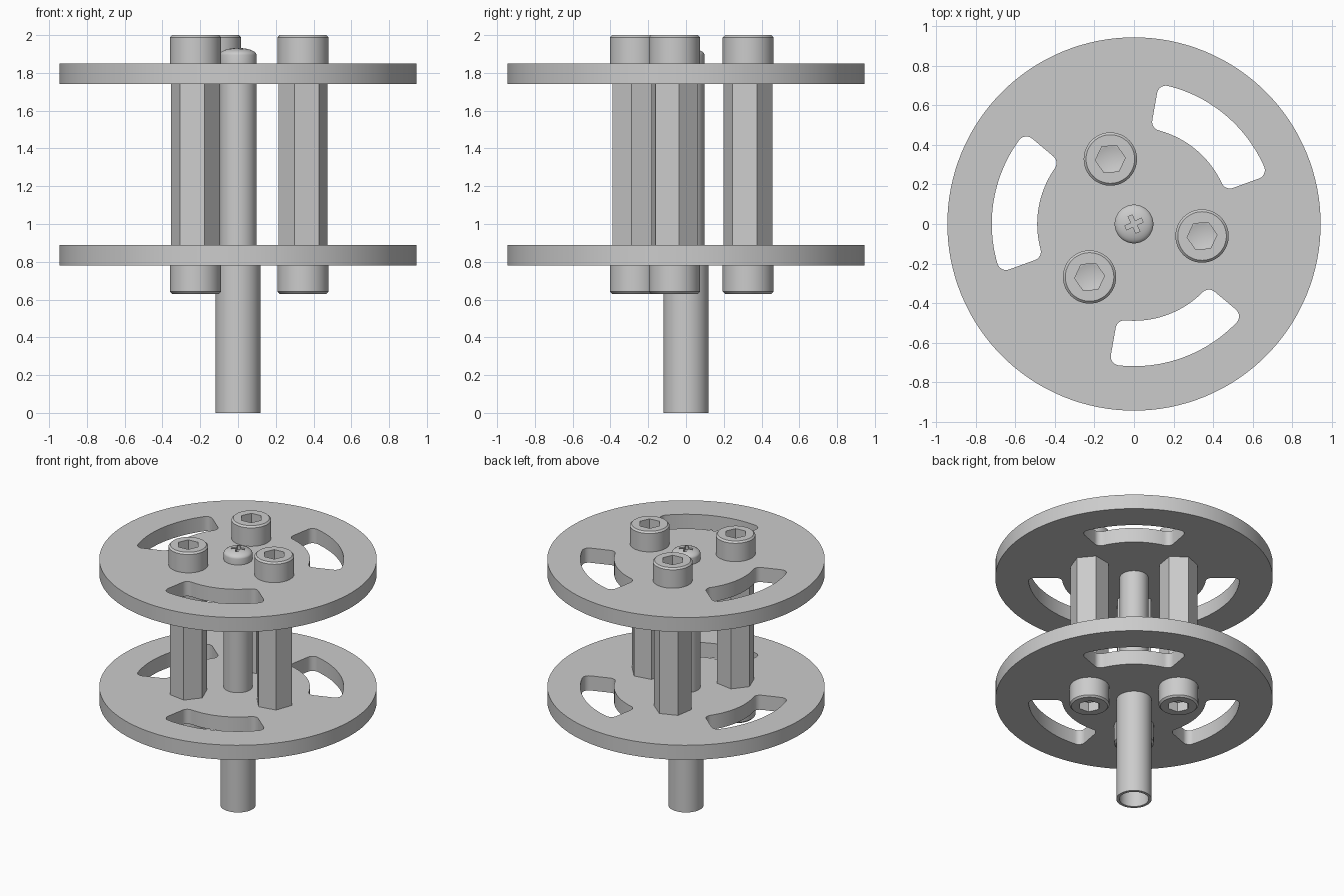
import bpy
import bmesh
from math import sin, cos, asin, pi, radians
from mathutils import Matrix, Vector

if "Cube" in bpy.data.objects:
    bpy.data.objects.remove(bpy.data.objects["Cube"])

grey = bpy.data.materials.new("machined_grey")
grey.use_nodes = True
grey.diffuse_color = (0.6, 0.6, 0.6, 1)
grey.node_tree.nodes["Principled BSDF"].inputs["Base Color"].default_value = (0.6, 0.6, 0.6, 1)


def activate(obj):
    bpy.ops.object.select_all(action='DESELECT')
    obj.select_set(True)
    bpy.context.view_layer.objects.active = obj


def finish(obj, smooth=True):
    if not obj.data.materials:
        obj.data.materials.append(grey)
    activate(obj)
    if smooth:
        bpy.ops.object.shade_smooth_by_angle(angle=radians(30))


def turned(name, profile, sides=64, turn=0.0, centre=(0, 0, 0), flip=False):
    """Spin an (r, z) profile about z; few sides give a prism."""
    bm = bmesh.new()
    start = Matrix.Rotation(turn, 3, 'Z')
    verts = [bm.verts.new(start @ Vector((r, 0, z))) for r, z in profile]
    edges = [bm.edges.new(pair) for pair in zip(verts, verts[1:])]
    bmesh.ops.spin(bm, geom=verts + edges, axis=(0, 0, 1), cent=(0, 0, 0),
                   angle=2 * pi, steps=sides)
    bmesh.ops.remove_doubles(bm, verts=bm.verts, dist=1e-5)
    bmesh.ops.recalc_face_normals(bm, faces=bm.faces)
    if flip:
        bm.transform(Matrix.Rotation(pi, 4, 'X'))
    bm.transform(Matrix.Translation(centre))
    mesh = bpy.data.meshes.new(name)
    bm.to_mesh(mesh)
    bm.free()
    obj = bpy.data.objects.new(name, mesh)
    bpy.context.collection.objects.link(obj)
    return obj


def rod_profile(r, low, high):
    return [(0, low), (r, low), (r, high), (0, high)]


def cut(obj, cutter):
    cutter.hide_render = True
    mod = obj.modifiers.new("cut", 'BOOLEAN')
    mod.operation, mod.solver, mod.object = 'DIFFERENCE', 'EXACT', cutter
    activate(obj)
    bpy.ops.object.modifier_apply(modifier=mod.name)
    bpy.data.objects.remove(cutter)


def arc(centre, r, a, b, n):
    return [(centre[0] + r * cos(a + (b - a) * i / n),
             centre[1] + r * sin(a + (b - a) * i / n)) for i in range(n + 1)]


def slot_outline(r_in=0.49, r_out=0.72, half=radians(30), fillet=0.045):
    """Ring sector with rounded corners, symmetric about +x."""
    ro, ri = r_out - fillet, r_in + fillet
    a, b = half - asin(fillet / ro), half - asin(fillet / ri)
    pts = arc((0, 0), r_out, 0, a, 14)[:-1]
    pts += arc((ro * cos(a), ro * sin(a)), fillet, a, half + pi / 2, 6)
    pts += arc((ri * cos(b), ri * sin(b)), fillet, half + pi / 2, b + pi, 6)
    pts += arc((0, 0), r_in, b, 0, 14)[1:]
    return pts + [(x, -y) for x, y in pts[-2:0:-1]]


def plate(name, low, high):
    """Disc with three curved slots."""
    curve = bpy.data.curves.new(name, 'CURVE')
    curve.dimensions, curve.fill_mode = '2D', 'BOTH'
    curve.extrude = (high - low) / 2
    outlines = [arc((0, 0), 0.945, 0, 2 * pi, 128)[:-1]]
    for deg in (50, 170, 290):
        c, s = cos(radians(deg)), sin(radians(deg))
        outlines.append([(x * c - y * s, x * s + y * c) for x, y in slot_outline()])
    for pts in outlines:
        spline = curve.splines.new('POLY')
        spline.points.add(len(pts) - 1)
        for p, (x, y) in zip(spline.points, pts):
            p.co = (x, y, 0, 1)
        spline.use_cyclic_u = True
    obj = bpy.data.objects.new(name, curve)
    bpy.context.collection.objects.link(obj)
    obj.location.z = (low + high) / 2
    activate(obj)
    bpy.ops.object.convert(target='MESH')
    obj = bpy.context.view_layer.objects.active
    bm = bmesh.new()
    bm.from_mesh(obj.data)
    bmesh.ops.remove_doubles(bm, verts=bm.verts, dist=1e-5)
    bmesh.ops.recalc_face_normals(bm, faces=bm.faces)
    bm.to_mesh(obj.data)
    bm.free()
    finish(obj)


def cap_screw(name, centre, flip):
    """Chamfered round head with a hexagonal socket and drilled bottom."""
    head = turned(name, [(0, 0), (0.135, 0), (0.135, 0.138), (0.123, 0.15), (0, 0.15)],
                  48, 0, centre, flip)
    cut(head, turned("socket_cutter", rod_profile(0.076, 0.08, 0.2), 6, radians(5), centre, flip))
    cut(head, turned("drill_cutter", [(0, 0.045), (0.064, 0.08), (0.064, 0.1), (0, 0.1)],
                     32, 0, centre, flip))
    finish(head)


# Slotted plates
plate("lower_plate", 0.78, 0.89)
plate("upper_plate", 1.74, 1.85)

# Hexagonal spacers, each with a cap screw above and below
for i, (deg, twist) in enumerate(((110, 21), (230, 51), (350, 10)), 1):
    x, y = 0.35 * cos(radians(deg)), 0.35 * sin(radians(deg))
    spacer = turned(f"hex_spacer_{i}", rod_profile(0.131, 0.89, 1.74), 6, radians(twist), (x, y, 0))
    finish(spacer, smooth=False)
    cap_screw(f"upper_cap_screw_{i}", (x, y, 1.85), False)
    cap_screw(f"lower_cap_screw_{i}", (x, y, 0.78), True)

# Central rod and the hollow tube below
finish(turned("centre_rod", rod_profile(0.098, 0.78, 1.76)))
finish(turned("lower_tube", [(0.12, 0), (0.12, 0.79), (0.1, 0.79), (0.1, 0), (0.12, 0)]))

# Domed screw head with a cross recess
dome = [(0.098 * cos(t), 1.895 + 0.037 * sin(t)) for t in (i * pi / 16 for i in range(8))]
head = turned("domed_screw_head", [(0, 1.84), (0.098, 1.84)] + dome + [(0, 1.932)])
for turn in (25, 115):
    bpy.ops.mesh.primitive_cube_add(size=1, location=(0, 0, 1.93), rotation=(0, 0, radians(turn)))
    slot = bpy.context.object
    slot.scale = (0.092, 0.022, 0.06)
    bpy.context.view_layer.update()
    cut(head, slot)
finish(head)
